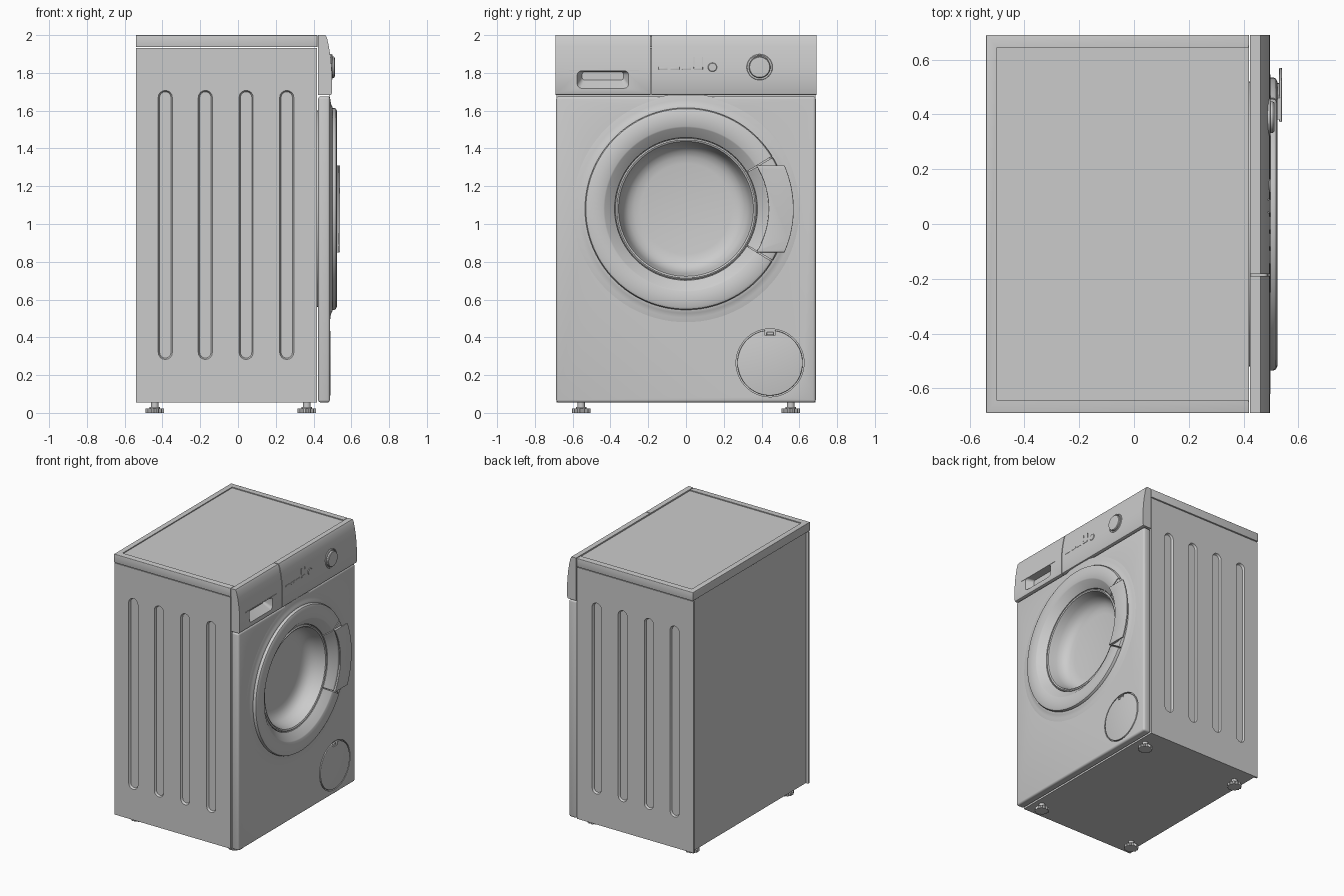
import bpy, bmesh
from math import sin, cos, radians, pi, asin

if "Cube" in bpy.data.objects:
    bpy.data.objects.remove(bpy.data.objects["Cube"])


def finish(bm, name, bevel=0.0):
    bmesh.ops.remove_doubles(bm, verts=bm.verts, dist=1e-5)
    bmesh.ops.recalc_face_normals(bm, faces=bm.faces)
    me = bpy.data.meshes.new(name)
    bm.to_mesh(me)
    bm.free()
    ob = bpy.data.objects.new(name, me)
    bpy.context.collection.objects.link(ob)
    if bevel:
        m = ob.modifiers.new("bevel", 'BEVEL')
        m.width, m.segments, m.limit_method = bevel, 3, 'ANGLE'
        m.angle_limit = radians(50)
        activate(ob)
        bpy.ops.object.modifier_apply(modifier=m.name)
    return ob


def activate(ob):
    bpy.ops.object.select_all(action='DESELECT')
    ob.select_set(True)
    bpy.context.view_layer.objects.active = ob


def loft(name, loops, bevel=0.0):
    """Solid through matching loops of 3D points, capped at both ends."""
    bm = bmesh.new()
    rings = [[bm.verts.new(p) for p in lp] for lp in loops]
    n = len(rings[0])
    for a, b in zip(rings, rings[1:]):
        for i in range(n):
            j = (i + 1) % n
            bm.faces.new((a[i], a[j], b[j], b[i]))
    bm.faces.new(rings[0])
    bm.faces.new(rings[-1])
    return finish(bm, name, bevel)


def box(name, x, y, z, bevel=0.0):
    sq = [(0, 0), (1, 0), (1, 1), (0, 1)]
    return loft(name, [[(x[i], y[j], h) for i, j in sq] for h in z], bevel)


def prism_x(name, yz, x0, x1, bevel=0.0):
    return loft(name, [[(x, y, z) for y, z in yz] for x in (x0, x1)], bevel)


def circle(r, cy, cz, n=64):
    return [(cy + r * cos(2 * pi * i / n), cz + r * sin(2 * pi * i / n)) for i in range(n)]


def spin(name, prof, cy, cz, n=96, a0=0, a1=360):
    """Revolve a closed (radius, x) profile round an axis along x."""
    bm = bmesh.new()
    full = a1 - a0 == 360
    rows = []
    for i in range(n if full else n + 1):
        a = radians(a0 + (a1 - a0) * i / n)
        rows.append([bm.verts.new((x, cy + r * cos(a), cz + r * sin(a))) for r, x in prof])
    k = len(prof)
    for i in range(n):
        p, q = rows[i], rows[(i + 1) % len(rows)]
        for j in range(k):
            m = (j + 1) % k
            if prof[j][0] or prof[m][0]:
                bm.faces.new((p[j], p[m], q[m], q[j]))
    if not full:
        bm.faces.new(rows[0])
        bm.faces.new(rows[-1])
    return finish(bm, name)


def cut(ob, *cutters):
    for c in cutters:
        c.hide_render = True
        m = ob.modifiers.new("cut", 'BOOLEAN')
        m.operation, m.solver, m.object = 'DIFFERENCE', 'EXACT', c
        activate(ob)
        bpy.ops.object.modifier_apply(modifier=m.name)
        bpy.data.objects.remove(c)


DZ = 1.08  # door centre height

# Cabinet with pressed side slots, recessed back and drum pocket
body = box("cabinet", (-0.54, 0.418), (-0.685, 0.685), (0.055, 1.931))
cut(body, box("c", (-0.6, -0.52), (-0.67, 0.67), (0.0, 2.0)),
    prism_x("c", circle(0.53, 0, DZ), 0.28, 0.45))
for s in (-1, 1):
    for cx in (-0.385, -0.173, 0.043, 0.258):
        loops = []
        for r, y in ((0.04, 0.69), (0.03, 0.67)):
            lp = []
            for i in range(18):
                a = pi * (i if i < 9 else i - 1) / 8
                cz = 1.67 if i < 9 else 0.32
                lp.append((cx + r * cos(a), s * y, cz + r * sin(a)))
            loops.append(lp)
        cut(body, loft("c", loops))

# Worktop with a shallow sunken panel
lid = box("worktop", (-0.54, 0.42), (-0.69, 0.69), (1.936, 2.0), 0.003)
cut(lid, box("c", (-0.5, 0.45), (-0.645, 0.645), (1.993, 2.1)))

# Front panel with door opening and filter recess
front = box("front_panel", (0.424, 0.487), (-0.687, 0.687), (0.055, 1.676), 0.014)
cut(front, prism_x("c", circle(0.525, 0, DZ, 96), 0.3, 0.6),
    prism_x("c", circle(0.18, 0.445, 0.265), 0.47, 0.6))
spin("door_collar", [(0.61, 0.484), (0.60, 0.487), (0.575, 0.489), (0.552, 0.494),
                     (0.543, 0.499), (0.53, 0.499), (0.53, 0.484)], 0, DZ)

# Filter cover with latch notch
cover = prism_x("filter_cover", circle(0.173, 0.445, 0.265), 0.46, 0.49, 0.004)
cut(cover, box("c", (0.472, 0.6), (0.418, 0.472), (0.41, 0.46)))
box("filter_latch", (0.46, 0.486), (0.427, 0.463), (0.412, 0.428), 0.003)

# Door: ring, hinged handle sector and glass bowl
ring = [(0.535, 0.462), (0.535, 0.508), (0.53, 0.518), (0.518, 0.524), (0.437, 0.522),
        (0.43, 0.518), (0.378, 0.474), (0.376, 0.462)]
spin("door_ring", ring, 0, DZ, 90, 31.5, 328.5)
spin("door_handle_sector", ring, 0, DZ, 24, -30.7, 30.7)
spin("door_glass", [(0.52, 0.45), (0.374, 0.45), (0.374, 0.472), (0.366, 0.477),
                    (0.357, 0.472), (0.35, 0.45), (0.342, 0.415), (0.328, 0.38),
                    (0.305, 0.355), (0.275, 0.341), (0.24, 0.335), (0, 0.33),
                    (0, 0.31), (0.52, 0.31)], 0, DZ)


def handle(name, r_in, r_out, x0, x1, bevel):
    pts = []
    for r, d in ((r_out, 1), (r_in, -1)):
        t = asin(0.23 / r)
        pts += [(r * cos(t * k / 10), DZ + d * r * sin(t * k / 10)) for k in range(-10, 11)]
    return prism_x(name, pts, x0, x1, bevel)


handle("door_handle_base", 0.445, 0.515, 0.515, 0.533, 0)
handle("door_handle_plate", 0.437, 0.57, 0.53, 0.54, 0.003)

# Curved control fascia and detergent drawer
fascia = [(0.424, 1.682), (0.487, 1.682), (0.493, 1.685), (0.497, 1.693), (0.497, 1.80),
          (0.4945, 1.84), (0.489, 1.89), (0.481, 1.94), (0.471, 1.985), (0.462, 2.0),
          (0.424, 2.0)]
loft("control_fascia", [[(x, y, z) for x, z in fascia] for y in (-0.183, 0.69)])
drawer = loft("detergent_drawer", [[(x, y, z) for x, z in fascia] for y in (-0.69, -0.189)])


def rounded(y0, y1, z0, z1, r):
    pts = []
    for q, (cy, cz) in enumerate(((y1 - r, z1 - r), (y0 + r, z1 - r), (y0 + r, z0 + r), (y1 - r, z0 + r))):
        pts += [(cy + r * cos(pi / 2 * (q + k / 6)), cz + r * sin(pi / 2 * (q + k / 6))) for k in range(7)]
    return pts


cut(drawer, loft("c", [[(0.442, y, z) for y, z in rounded(-0.55, -0.33, 1.762, 1.805, 0.015)],
                       [(0.505, y, z) for y, z in rounded(-0.58, -0.30, 1.712, 1.812, 0.025)]]))
box("drawer_grip_lip", (0.47, 0.4985), (-0.62, -0.25), (1.81, 1.815))

# Programme knob, start button and indicator keys
spin("knob_bezel", [(0.069, 0.47), (0.069, 0.496), (0.066, 0.499), (0.06, 0.499), (0.06, 0.47)], 0.39, 1.83, 48)
spin("programme_knob", [(0.057, 0.47), (0.057, 0.507), (0.053, 0.512), (0.03, 0.513), (0, 0.513), (0, 0.47)],
     0.39, 1.83, 48)
spin("start_button", [(0.024, 0.47), (0.024, 0.496), (0.021, 0.499), (0, 0.499), (0, 0.47)], 0.14, 1.83, 32)
for i in range(4):
    y = -0.145 + 0.062 * i
    box("option_key", (0.47, 0.4975), (y, y + 0.048), (1.818, 1.832), 0.002)
for y in (0.04, 0.085):
    box("indicator_bar", (0.47, 0.495), (y, y + 0.006), (1.84, 1.885))

# Levelling feet with scalloped discs
for fx in (-0.44, 0.365):
    for fy in (-0.555, 0.555):
        disc = [(fx + r * cos(2 * pi * i / 36), fy + r * sin(2 * pi * i / 36))
                for i in range(36) for r in [0.05 if i % 3 else 0.043]]
        loft("foot_disc", [[(x, y, z) for x, y in disc] for z in (0.0, 0.022)])
        for nm, r, z0, z1 in (("foot_stem", 0.02, 0.02, 0.06), ("foot_nut", 0.028, 0.022, 0.032)):
            loft(nm, [[(x, y, z) for x, y in circle(r, fx, fy, 24)] for z in (z0, z1)])

# Smooth rounded surfaces, keep crisp edges
for ob in list(bpy.data.objects):
    activate(ob)
    bpy.ops.object.shade_smooth_by_angle(angle=radians(30))
